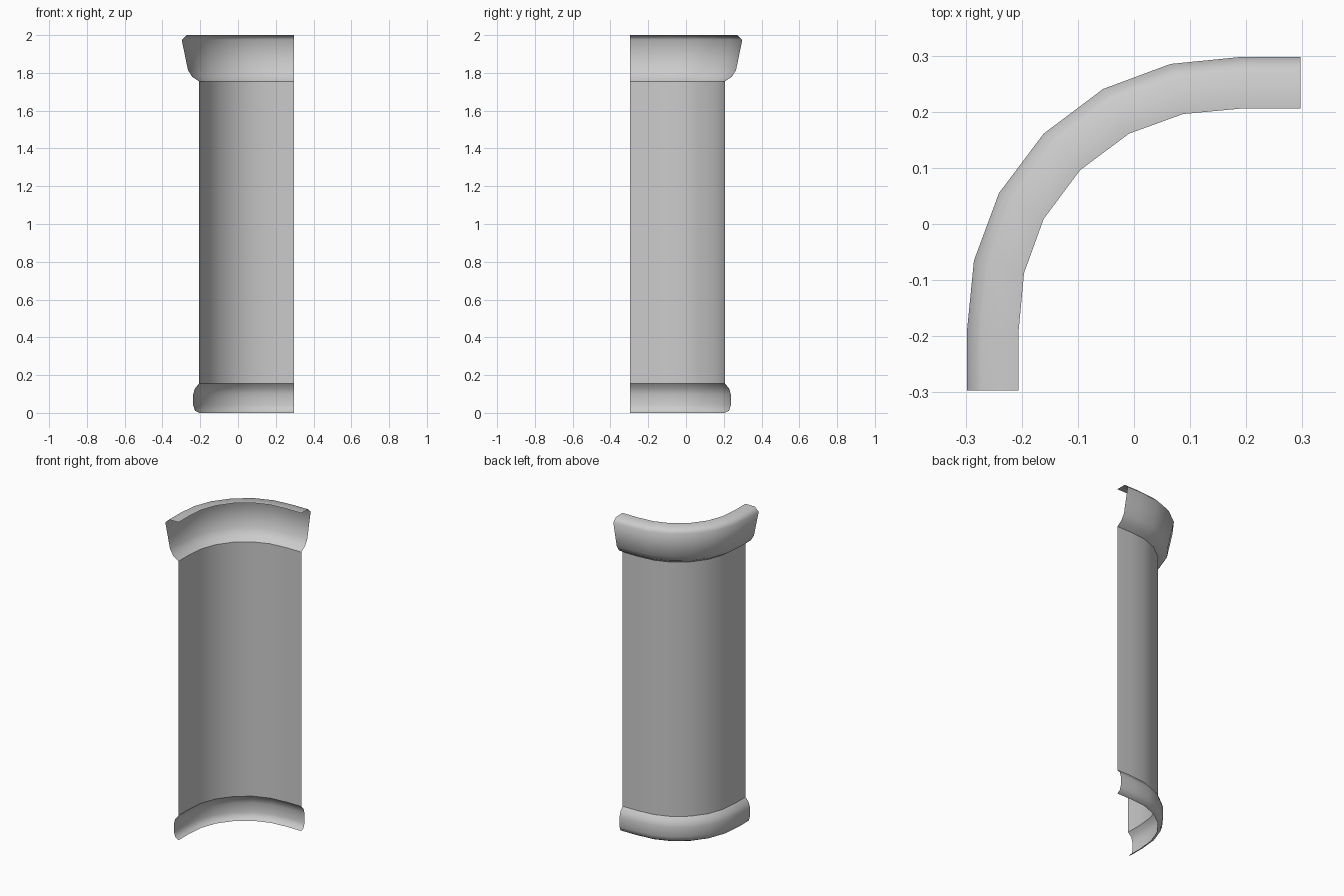
import bpy
import math

if "Cube" in bpy.data.objects:
    bpy.data.objects.remove(bpy.data.objects["Cube"])

# Plan of the curved wall face: half of it, the rest mirrored across the diagonal
half = [(0.297, 0.206, 0), (0.194, 0.206, 0), (0.0875, 0.196, 14), (-0.009, 0.161, 30)]
plan = half + [(-0.096, 0.096, 45)] + [(-y, -x, 90 - a) for x, y, a in reversed(half)]


def sweep(name, profile):
    """Sweep an (outward offset, height) profile along the plan."""
    verts, faces = [], []
    n = len(profile)
    for x, y, a in plan:
        nx, ny = -math.sin(math.radians(a)), math.cos(math.radians(a))
        verts += [(x + nx * d, y + ny * d, z) for d, z in profile]
    for i in range(len(plan) - 1):
        for j in range(n - 1):
            k = i * n + j
            faces.append((k, k + n, k + n + 1, k + 1))
    mesh = bpy.data.meshes.new(name)
    mesh.from_pydata(verts, [], faces)
    mesh.shade_smooth()
    obj = bpy.data.objects.new(name, mesh)
    bpy.context.collection.objects.link(obj)
    return obj


# Rounded skirting at the foot
sweep("base_moulding", [(0, 0), (0.022, 0.012), (0.031, 0.04), (0.031, 0.10),
                        (0.022, 0.13), (0, 0.155)])
# Plain wall panel
sweep("wall_panel", [(0, 0.155), (0, 1.755)])
# Flared cornice with a flat top lip
sweep("top_cornice", [(0, 1.755), (0.037, 1.78), (0.059, 1.815), (0.092, 1.975),
                      (0.065, 2.0), (0, 2.0)])
